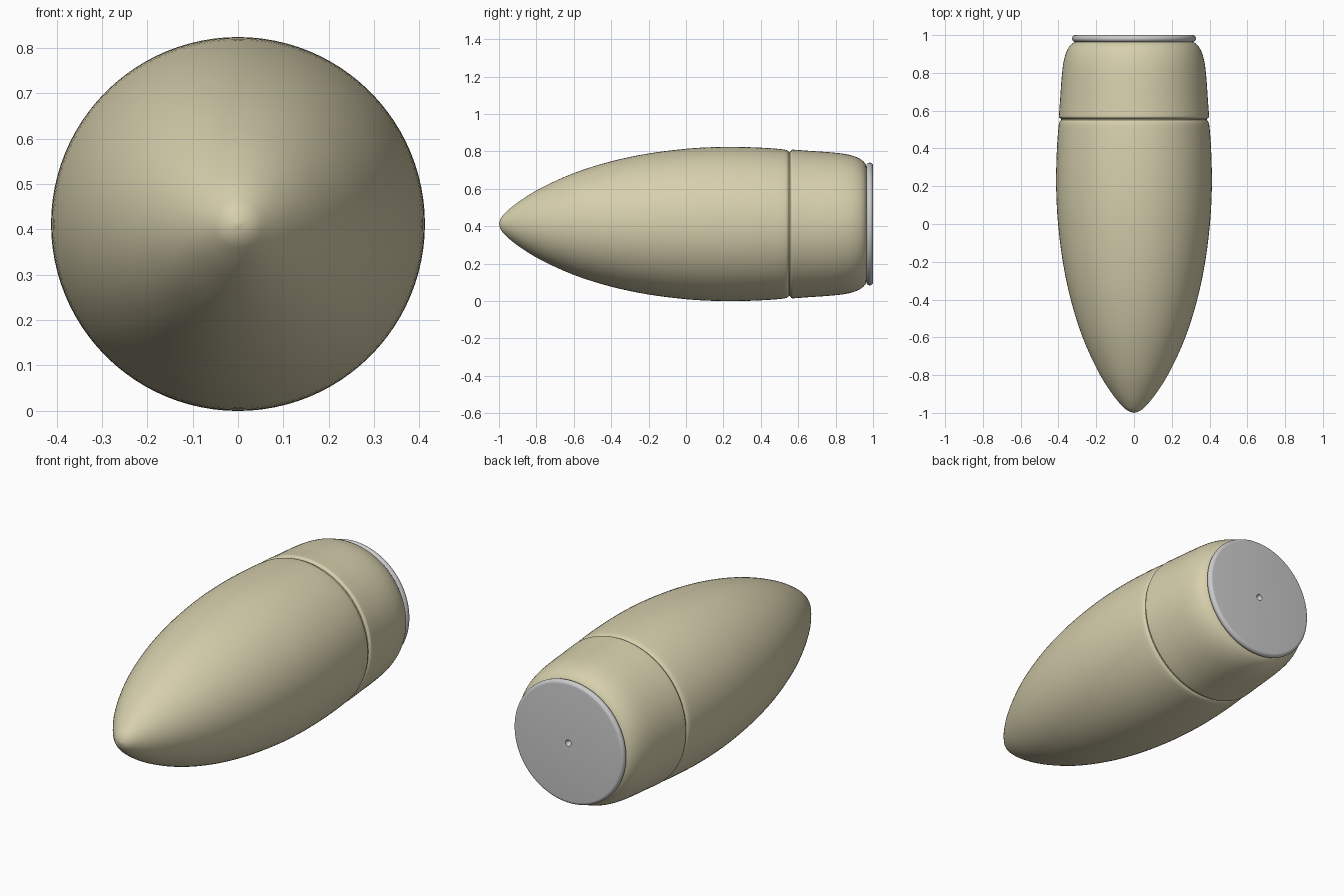
import bpy, bmesh, math
from mathutils import Vector

if "Cube" in bpy.data.objects:
    bpy.data.objects.remove(bpy.data.objects["Cube"])

AXIS_Z = 0.412
SEGS = 96


def smooth_profile(pts, steps=4):
    """Catmull-Rom curve through (radius, y) points."""
    p = [Vector(q) for q in pts]
    p = [2 * p[0] - p[1]] + p + [2 * p[-1] - p[-2]]
    out = []
    for a, b, c, d in zip(p, p[1:], p[2:], p[3:]):
        for i in range(steps):
            t = i / steps
            out.append(0.5 * (2 * b + (c - a) * t + (2 * a - 5 * b + 4 * c - d) * t * t
                              + (3 * b - a - 3 * c + d) * t ** 3))
    out.append(p[-2])
    return [(max(v.x, 0), v.y) for v in out]


def lathe(name, profile, mat=None):
    """Revolve (radius, y) points around the long axis."""
    bm = bmesh.new()
    vs = [bm.verts.new((r, y, 0)) for r, y in profile]
    es = [bm.edges.new(e) for e in zip(vs, vs[1:])]
    bmesh.ops.spin(bm, geom=vs + es, cent=(0, 0, 0), axis=(0, 1, 0),
                   angle=2 * math.pi, steps=SEGS, use_merge=True)
    bmesh.ops.remove_doubles(bm, verts=bm.verts, dist=1e-5)
    bmesh.ops.recalc_face_normals(bm, faces=bm.faces)
    me = bpy.data.meshes.new(name)
    bm.to_mesh(me)
    bm.free()
    ob = bpy.data.objects.new(name, me)
    bpy.context.collection.objects.link(ob)
    ob.location.z = AXIS_Z
    if mat:
        me.materials.append(mat)
    bpy.ops.object.select_all(action='DESELECT')
    ob.select_set(True)
    bpy.context.view_layer.objects.active = ob
    bpy.ops.object.shade_smooth_by_angle(angle=math.radians(40))
    return ob


tan = bpy.data.materials.new("tan_shell")
tan.diffuse_color = (0.68, 0.63, 0.42, 1)
tan.use_nodes = True
tan.node_tree.nodes["Principled BSDF"].inputs["Base Color"].default_value = tan.diffuse_color

# Pointed shell: nose, groove, collar and tapered tail
nose = smooth_profile([(0, -1), (0.03, -0.99), (0.06, -0.966), (0.115, -0.9),
                       (0.19, -0.78), (0.272, -0.6), (0.335, -0.4), (0.377, -0.2),
                       (0.402, 0), (0.411, 0.15), (0.412, 0.28), (0.408, 0.4),
                       (0.402, 0.49), (0.396, 0.535), (0.386, 0.55)])
tail = smooth_profile([(0.386, 0.556), (0.396, 0.565), (0.397, 0.58), (0.391, 0.66),
                       (0.385, 0.75), (0.376, 0.84), (0.362, 0.9), (0.342, 0.94),
                       (0.32, 0.96), (0.30, 0.966)])
lathe("shell", nose + tail + [(0, 0.966)], tan)

# Rounded base plate with a small central dimple
h, rim = 0.018, 0.31
edge = [(rim + h * math.cos(math.radians(a)), 0.982 + h * math.sin(math.radians(a)))
        for a in range(-90, 91, 15)]
lathe("base_plate", [(0, 0.964)] + edge
      + [(0.017, 1.0), (0.014, 0.99), (0.008, 0.982), (0, 0.98)])
